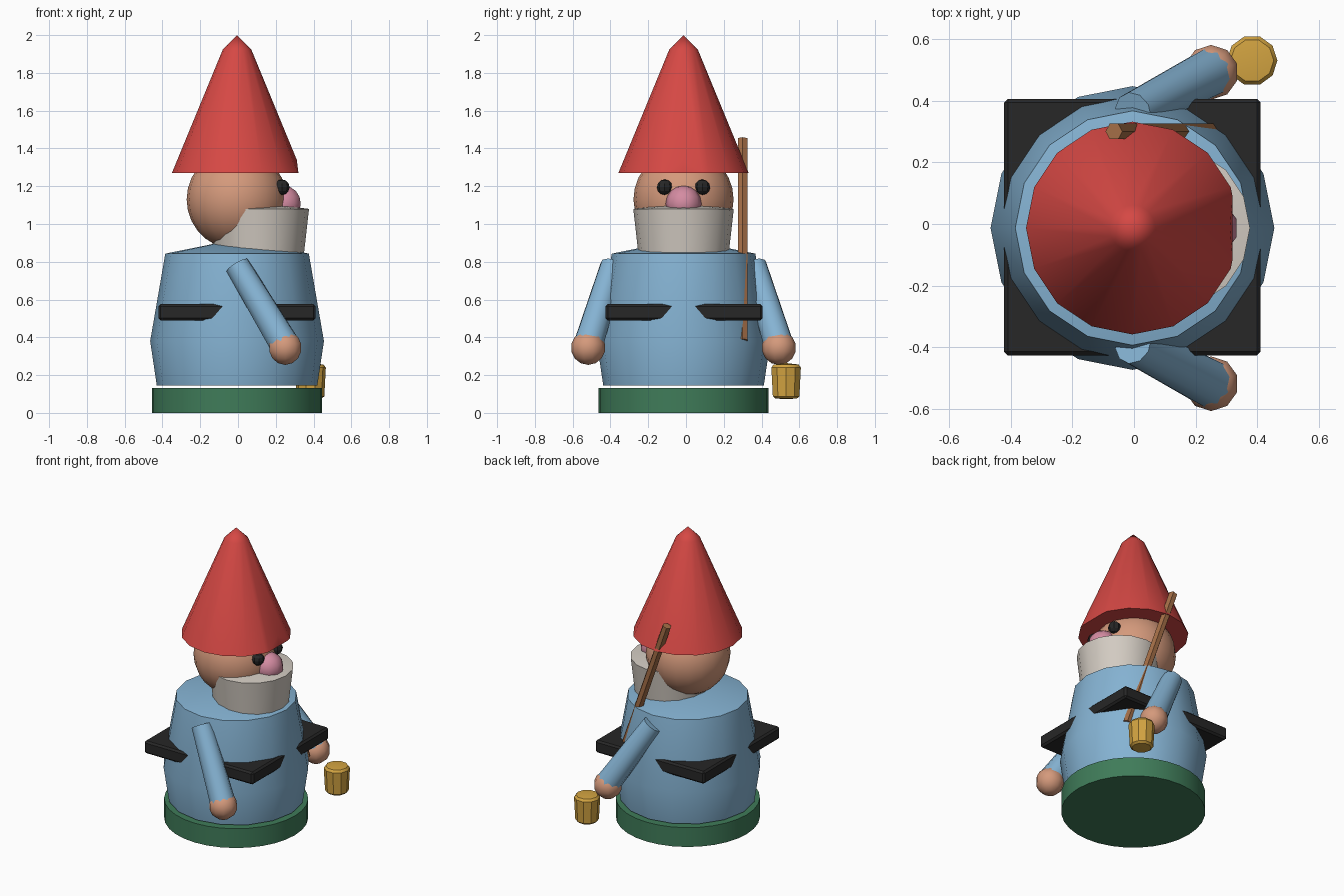
import bpy, bmesh, math
from mathutils import Vector

if "Cube" in bpy.data.objects:
    bpy.data.objects.remove(bpy.data.objects["Cube"])

CX, CY = -0.005, -0.013  # shared axis of the figure


def material(name, rgb):
    m = bpy.data.materials.new(name)
    m.diffuse_color = (*rgb, 1)
    m.use_nodes = True
    m.node_tree.nodes["Principled BSDF"].inputs["Base Color"].default_value = m.diffuse_color
    return m


RED = material("hat red", (0.67, 0.065, 0.058))
BLUE = material("coat blue", (0.235, 0.45, 0.65))
SKIN = material("skin", (0.66, 0.32, 0.2))
GREY = material("beard grey", (0.65, 0.60, 0.54))
GREEN = material("base green", (0.05, 0.2, 0.1))
GOLD = material("gold", (0.65, 0.37, 0.053))
PINK = material("nose pink", (0.66, 0.26, 0.36))
BROWN = material("wood brown", (0.37, 0.155, 0.062))
BLACK = material("black", (0.02, 0.02, 0.02))


def finish(name, bm, mat, angle=30):
    bmesh.ops.recalc_face_normals(bm, faces=bm.faces)
    me = bpy.data.meshes.new(name)
    bm.to_mesh(me)
    bm.free()
    me.materials.append(mat)
    ob = bpy.data.objects.new(name, me)
    bpy.context.collection.objects.link(ob)
    bpy.ops.object.select_all(action='DESELECT')
    ob.select_set(True)
    bpy.context.view_layer.objects.active = ob
    bpy.ops.object.shade_smooth_by_angle(angle=math.radians(angle))
    return ob


def lathe(profile, sides, x=CX, y=CY):
    """Revolve (radius, z) points; the end points lie on the axis."""
    bm = bmesh.new()
    vs = [bm.verts.new((x + r, y, z)) for r, z in profile]
    es = [bm.edges.new(p) for p in zip(vs, vs[1:])]
    bmesh.ops.spin(bm, geom=vs + es, cent=(x, y, 0), axis=(0, 0, 1),
                   angle=math.tau, steps=sides, use_duplicate=False)
    bmesh.ops.remove_doubles(bm, verts=bm.verts, dist=0.0005)
    return bm


def ball(name, center, radius, mat, u, v, angle=40):
    bm = bmesh.new()
    bmesh.ops.create_uvsphere(bm, u_segments=u, v_segments=v, radius=radius)
    bmesh.ops.translate(bm, verts=bm.verts, vec=center)
    return finish(name, bm, mat, angle)


def rod(name, a, b, ra, rb, sides, mat, angle=50):
    a, b = Vector(a), Vector(b)
    bm = bmesh.new()
    bmesh.ops.create_cone(bm, cap_ends=True, segments=sides, radius1=ra,
                          radius2=rb, depth=(b - a).length)
    rot = (b - a).to_track_quat('Z', 'Y').to_matrix()
    bmesh.ops.rotate(bm, verts=bm.verts, matrix=rot)
    bmesh.ops.translate(bm, verts=bm.verts, vec=(a + b) / 2)
    return finish(name, bm, mat, angle)


# Round base
finish("base", lathe([(0, 0), (0.45, 0), (0.45, 0.133), (0, 0.133)], 32), GREEN)

# Coat body with a shallow sloping top
finish("body", lathe([(0, 0.145), (0.425, 0.145), (0.46, 0.38), (0.38, 0.843),
                      (0, 0.92)], 16), BLUE)

# Square belt that shows at the corners
bm = bmesh.new()
bmesh.ops.create_cube(bm, size=1)
bmesh.ops.scale(bm, verts=bm.verts, vec=(0.832, 0.832, 0.086))
bmesh.ops.bevel(bm, geom=bm.edges[:], offset=0.012, segments=1, affect='EDGES')
bmesh.ops.translate(bm, verts=bm.verts, vec=(CX, CY + 0.003, 0.533))
finish("belt", bm, BLACK)

# Head, beard, nose and eyes, looking along +x
ball("head", (-0.007, CY, 1.13), 0.265, SKIN, 20, 14)
finish("beard", lathe([(0, 0.85), (0.24, 0.85), (0.266, 1.08), (0, 1.115)],
                      16, 0.11), GREY)
ball("nose", (0.242, CY, 1.108), 0.095, PINK, 10, 8)
for side, s in (("right", -1), ("left", 1)):
    ball(side + "_eye", (0.232, CY + s * 0.1, 1.195), 0.041, BLACK, 8, 6, 20)

# Pointed hat, flattened at the front of the brim
bm = lathe([(0, 1.27), (0.345, 1.27), (0.075, 1.925), (0, 2.0)], 16)
cut = bmesh.ops.bisect_plane(bm, geom=bm.verts[:] + bm.edges[:] + bm.faces[:],
                             plane_co=(0.32, 0, 1.27), plane_no=(0.12, 0, 0.015),
                             clear_outer=True)
bmesh.ops.holes_fill(bm, edges=[e for e in bm.edges if e.is_boundary])
finish("hat", bm, RED)

# Arms and hands
for side, s in (("right", -1), ("left", 1)):
    rod(side + "_arm", (-0.003, CY + s * 0.375, 0.78),
        (0.245, CY + s * 0.503, 0.365), 0.067, 0.08, 10, BLUE)
    ball(side + "_hand", (0.25, CY + s * 0.505, 0.345), 0.091, SKIN, 10, 7)

# Leaning stick behind the figure
rod("stick", (0.31, 0.3, 0.383), (-0.065, 0.3, 1.45), 0.029, 0.029, 6, BROWN, 30)

# Small bucket beside the left hand
finish("bucket", lathe([(0, 0.073), (0.06, 0.076), (0.074, 0.088), (0.082, 0.24),
                        (0.07, 0.256), (0, 0.264)], 10, 0.383, 0.53), GOLD)
